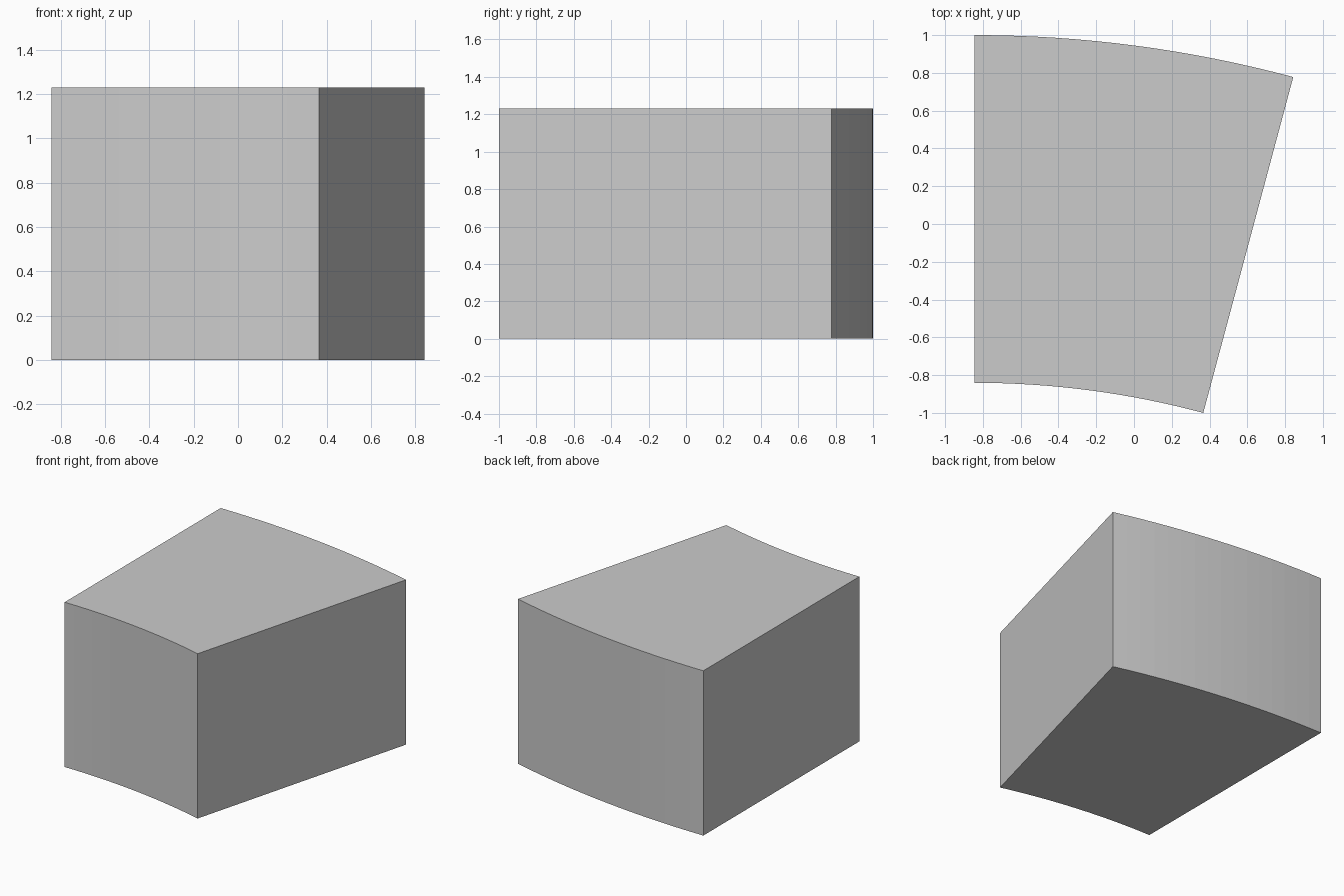
import bpy, bmesh
from math import sin, cos, radians

if "Cube" in bpy.data.objects:
    bpy.data.objects.remove(bpy.data.objects["Cube"])

# Solid 15 degree slice of a thick ring
ANGLE, SEGMENTS, HEIGHT = radians(15), 16, 1.23
OUTER = 6.515
INNER = (OUTER - 2) / cos(ANGLE)
CX, CY = -OUTER * sin(ANGLE) / 2, 1 - OUTER


def arc(radius):
    steps = [ANGLE * i / SEGMENTS for i in range(SEGMENTS + 1)]
    return [(CX + radius * sin(a), CY + radius * cos(a), 0) for a in steps]


# Footprint: inner arc, then outer arc back
bm = bmesh.new()
outline = arc(INNER) + arc(OUTER)[::-1]
base = bm.faces.new([bm.verts.new(p) for p in outline])

# Raise the footprint into a closed block
top = bmesh.ops.extrude_face_region(bm, geom=[base], use_keep_orig=True)
bmesh.ops.translate(bm, vec=(0, 0, HEIGHT),
                    verts=[g for g in top["geom"] if isinstance(g, bmesh.types.BMVert)])
bmesh.ops.recalc_face_normals(bm, faces=bm.faces)

mesh = bpy.data.meshes.new("curved_block")
bm.to_mesh(mesh)
bm.free()
block = bpy.data.objects.new("curved_block", mesh)
bpy.context.collection.objects.link(block)
